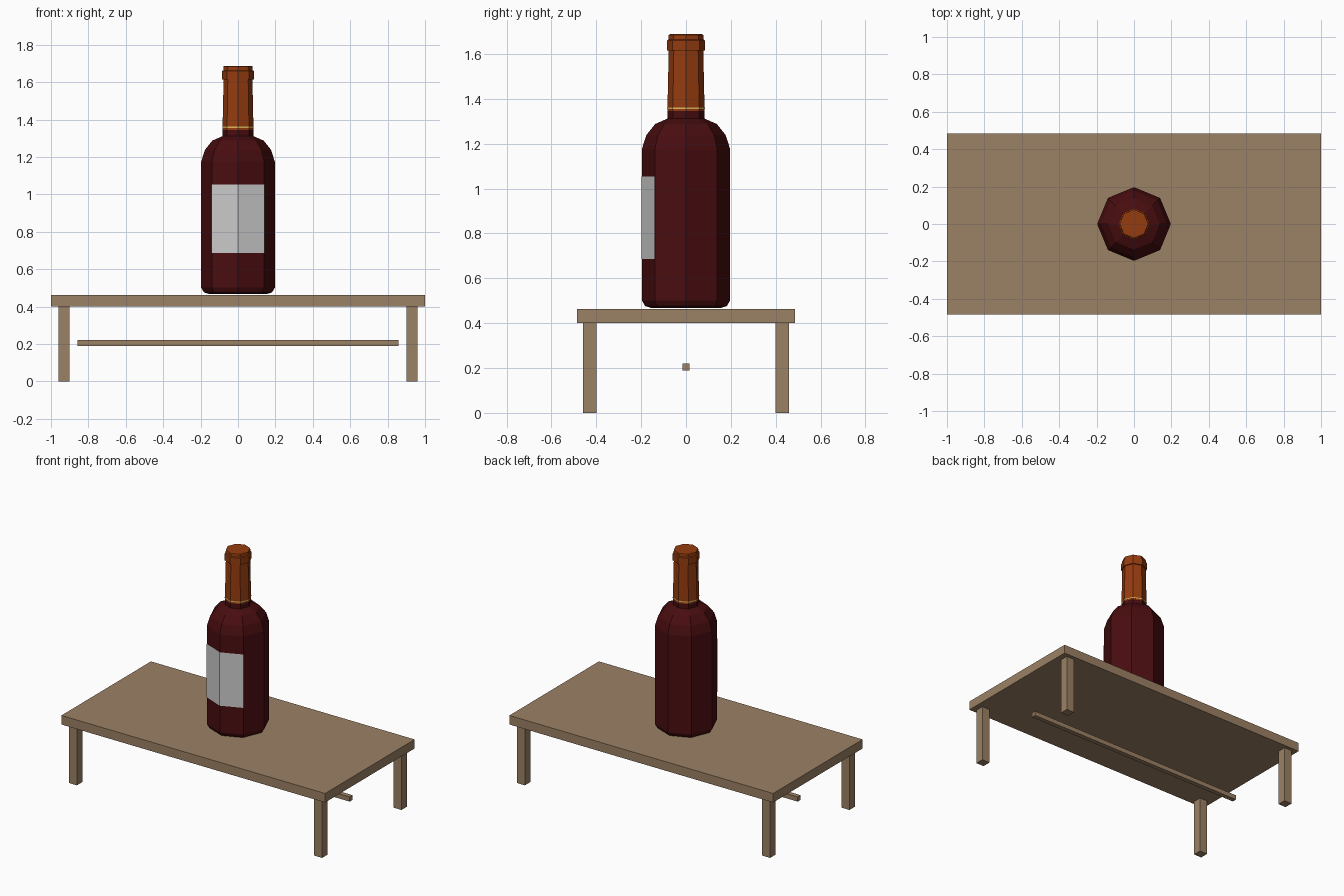
import bpy, bmesh
from math import sin, cos, pi

if "Cube" in bpy.data.objects:
    bpy.data.objects.remove(bpy.data.objects["Cube"])


def material(name, rgb):
    m = bpy.data.materials.new(name)
    m.diffuse_color = (*rgb, 1)
    m.use_nodes = True
    m.node_tree.nodes["Principled BSDF"].inputs["Base Color"].default_value = m.diffuse_color
    return m


wood = material("wood", (0.33, 0.22, 0.13))
glass = material("dark_red_glass", (0.065, 0.004, 0.005))
foil = material("orange_foil", (0.30, 0.045, 0.005))
gold = material("gold", (0.80, 0.50, 0.12))


def add_object(name, bm, mat=None):
    me = bpy.data.meshes.new(name)
    bm.to_mesh(me)
    bm.free()
    ob = bpy.data.objects.new(name, me)
    bpy.context.collection.objects.link(ob)
    if mat:
        me.materials.append(mat)
    return ob


def box(name, size, centre, mat):
    bm = bmesh.new()
    bmesh.ops.create_cube(bm, size=1)
    bmesh.ops.scale(bm, vec=size, verts=bm.verts)
    bmesh.ops.translate(bm, vec=centre, verts=bm.verts)
    return add_object(name, bm, mat)


def lathe(name, profile, mat, sides=8):
    """Closed, flat-shaded turned solid from (radius, z) points."""
    bm = bmesh.new()
    rings = [[bm.verts.new((r * cos(2 * pi * i / sides), r * sin(2 * pi * i / sides), z))
              for i in range(sides)] for r, z in profile]
    for low, high in zip(rings, rings[1:]):
        for i in range(sides):
            j = (i + 1) % sides
            bm.faces.new((low[i], low[j], high[j], high[i]))
    bm.faces.new(rings[0][::-1])
    bm.faces.new(rings[-1])
    return add_object(name, bm, mat)


# Table: top, four legs and the low centre rail
box("table_top", (2, 0.97, 0.062), (0, 0, 0.431), wood)
for side, x in (("left", -0.93), ("right", 0.93)):
    for end, y in (("front", -0.43), ("back", 0.43)):
        box(f"{end}_{side}_leg", (0.06, 0.06, 0.40), (x, y, 0.20), wood)
box("centre_rail", (1.716, 0.032, 0.032), (0, 0, 0.205), wood)

# Bottle glass with rounded base and shoulder
lathe("bottle", [(0.155, 0.468), (0.182, 0.476), (0.197, 0.502), (0.197, 1.175),
                 (0.177, 1.238), (0.137, 1.288), (0.082, 1.312), (0.082, 1.35)], glass)

# Foil capsule with a lip ring, and the gold band at its foot
lathe("foil_capsule", [(0.083, 1.345), (0.077, 1.615), (0.085, 1.615), (0.085, 1.660),
                       (0.078, 1.664), (0.077, 1.685), (0.072, 1.688)], foil)
lathe("gold_band", [(0.0838, 1.355), (0.0838, 1.362)], gold)

# Paper label wrapped over the two front faces
bm = bmesh.new()
columns = []
for k in (5, 6, 7):
    x, y = 0.199 * cos(k * pi / 4), 0.199 * sin(k * pi / 4)
    columns.append([bm.verts.new((x, y, z)) for z in (0.687, 1.053)])
for a, b in zip(columns, columns[1:]):
    bm.faces.new((a[0], b[0], b[1], a[1]))
add_object("label", bm)
